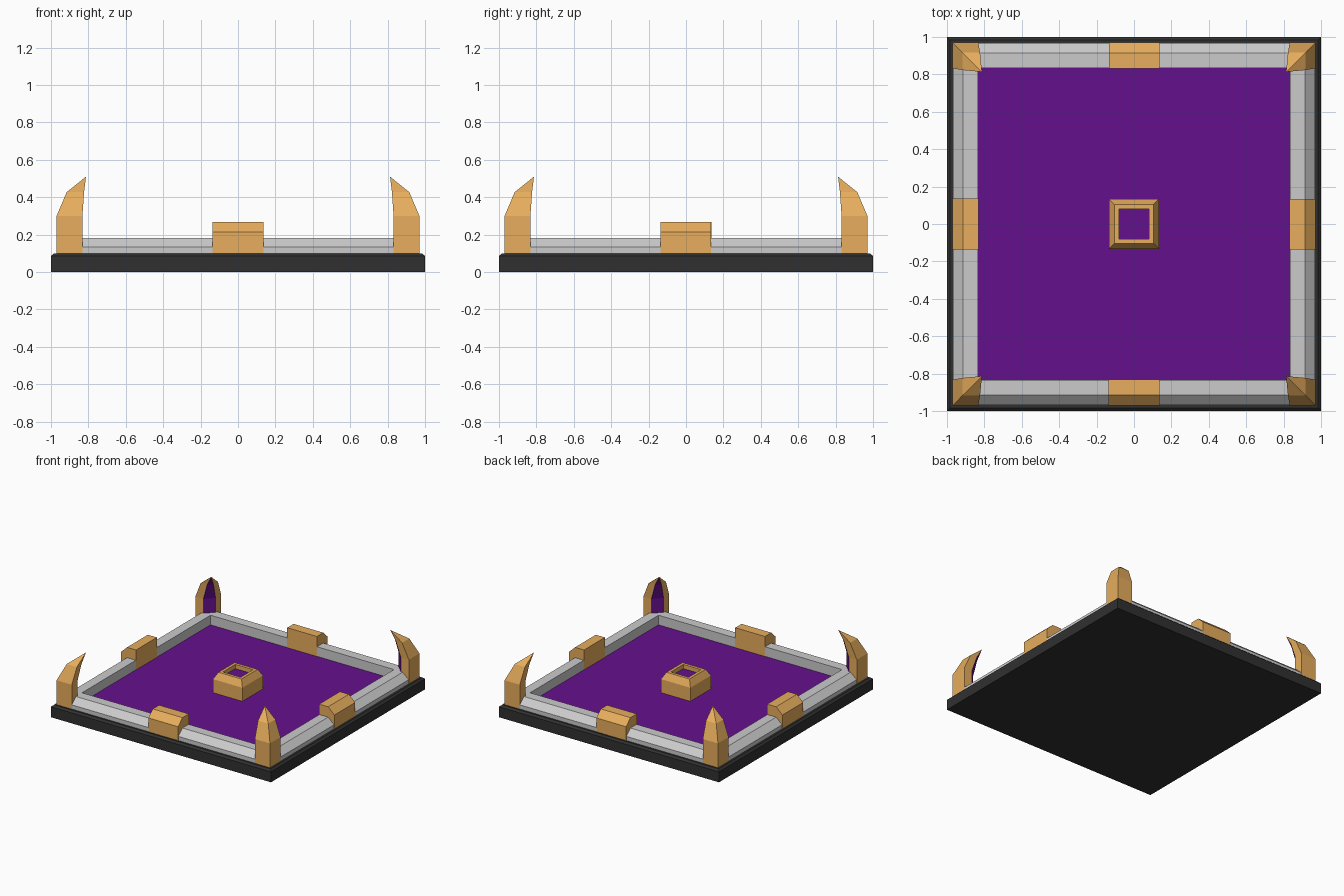
import bpy, bmesh

if "Cube" in bpy.data.objects:
    bpy.data.objects.remove(bpy.data.objects["Cube"])


def material(name, rgb):
    m = bpy.data.materials.new(name)
    m.diffuse_color = (*rgb, 1)
    m.use_nodes = True
    m.node_tree.nodes["Principled BSDF"].inputs["Base Color"].default_value = m.diffuse_color
    return m


GOLD = material("gold", (0.80, 0.42, 0.11))
PURPLE = material("purple", (0.13, 0.005, 0.27))
BLACK = material("black", (0.03, 0.03, 0.03))


def loft(name, rings, mats=(), closed=False, purple_side=None, purple_cap=False):
    """Skin equal-length point rings; cap both ends, or join last ring to first."""
    bm = bmesh.new()
    vs = [[bm.verts.new(p) for p in ring] for ring in rings]
    n = len(rings[0])
    pairs = list(zip(vs, vs[1:]))
    if closed:
        pairs.append((vs[-1], vs[0]))
    for a, b in pairs:
        for i in range(n):
            j = (i + 1) % n
            f = bm.faces.new((a[i], a[j], b[j], b[i]))
            f.material_index = int(i == purple_side)
    if not closed:
        bm.faces.new(vs[0][::-1])
        bm.faces.new(vs[-1]).material_index = int(purple_cap)
    bmesh.ops.remove_doubles(bm, verts=bm.verts, dist=1e-5)
    bmesh.ops.recalc_face_normals(bm, faces=bm.faces)
    me = bpy.data.meshes.new(name)
    bm.to_mesh(me)
    bm.free()
    for m in mats:
        me.materials.append(m)
    ob = bpy.data.objects.new(name, me)
    bpy.context.collection.objects.link(ob)
    return ob


def square(r, z):
    return [(-r, -r, z), (r, -r, z), (r, r, z), (-r, r, z)]


# Base slab with chamfered top edge
loft("base", [square(1, 0), square(1, 0.086), square(0.984, 0.1)], [BLACK])

# Purple floor inside the rim
loft("floor", [square(0.836, 0.09), square(0.836, 0.103)], [PURPLE])

# Grey rim with bevelled outer edge
loft("rim", [square(r, z) for r, z in
             [(0.968, 0.1), (0.968, 0.134), (0.914, 0.182), (0.834, 0.182), (0.834, 0.1)]],
     closed=True)

# Raised block in the middle of each side
profile = [(0.970, 0.1), (0.970, 0.214), (0.914, 0.267), (0.832, 0.267), (0.832, 0.1)]
for k, side in enumerate(("front", "right", "back", "left")):
    block = loft(side + "_block", [[(x, -r, z) for r, z in profile] for x in (-0.135, 0.135)], [GOLD])
    block.rotation_euler.z = k * 1.5707963

# Curved corner horns with a purple inner face: (outer, inner, chamfer start, height)
sections = [(0.970, 0.832, 0.897, 0.1), (0.970, 0.832, 0.897, 0.3),
            (0.916, 0.823, 0.858, 0.427), (0.813, 0.813, 0.813, 0.51)]
for sx, xn in ((-1, "left"), (1, "right")):
    for sy, yn in ((-1, "front"), (1, "back")):
        rings = [[(sx * x, sy * y, z) for x, y in ((o, o), (i, o), (i, c), (c, i), (o, i))]
                 for o, i, c, z in sections]
        loft(f"{yn}_{xn}_horn", rings, [GOLD, PURPLE], purple_side=2)

# Central socket with a recessed purple well
loft("centre_socket", [square(r, z) for r, z in
                       [(0.134, 0.1), (0.134, 0.214), (0.105, 0.267), (0.081, 0.267), (0.081, 0.232)]],
     [GOLD, PURPLE], purple_cap=True)
